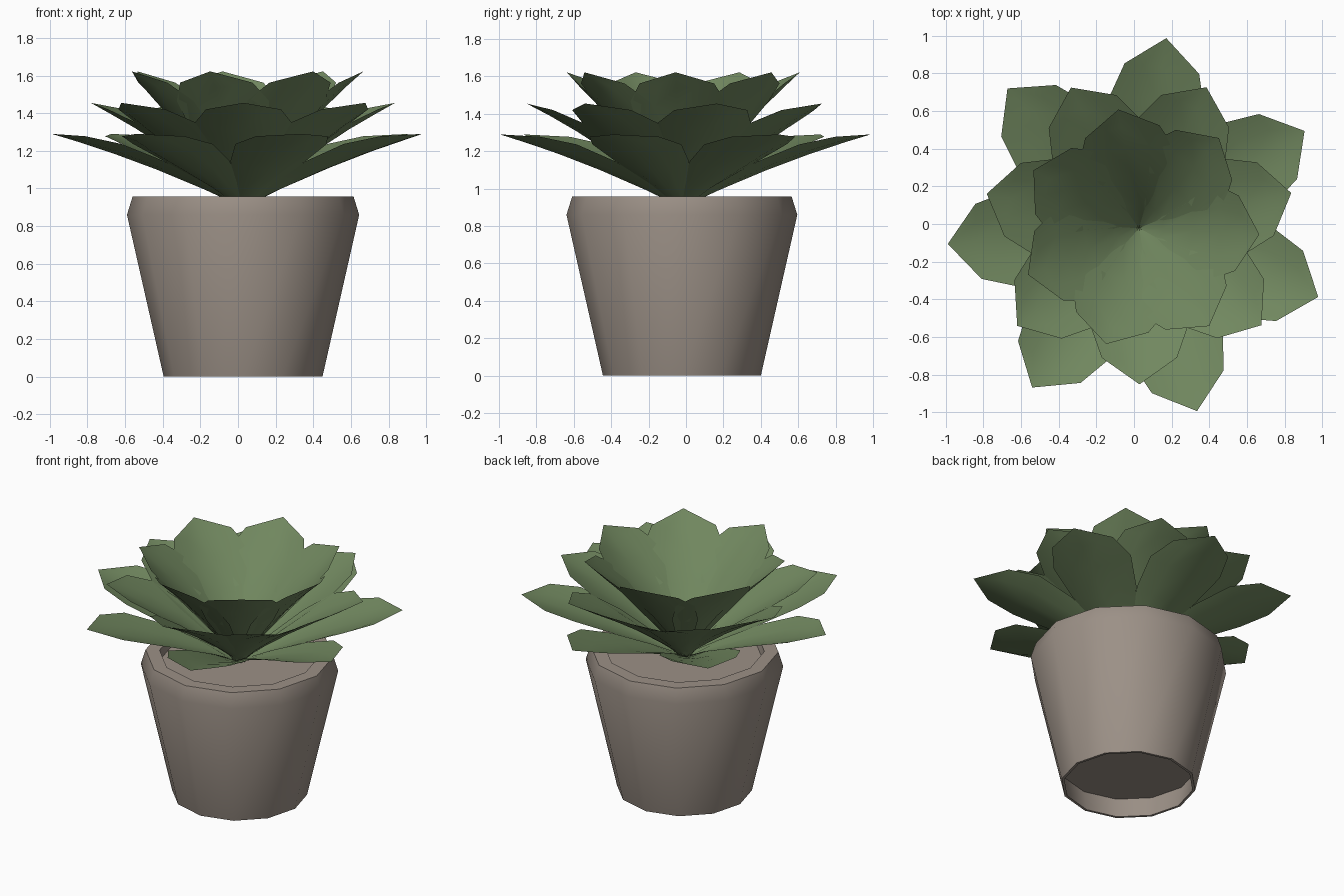
import bpy, bmesh, math
from mathutils import Matrix, Vector

if "Cube" in bpy.data.objects:
    bpy.data.objects.remove(bpy.data.objects["Cube"])

CENTRE = Vector((0.027, -0.022, 0))


def material(name, rgb):
    m = bpy.data.materials.new(name)
    m.diffuse_color = (*rgb, 1)
    m.use_nodes = True
    m.node_tree.nodes["Principled BSDF"].inputs["Base Color"].default_value = m.diffuse_color
    return m


GREEN = material("leaf green", (0.165, 0.245, 0.115))
CLAY = material("warm grey clay", (0.33, 0.28, 0.24))


def finish(bm, name, mat, angle, outward=True):
    if outward:
        bmesh.ops.recalc_face_normals(bm, faces=bm.faces)
    mesh = bpy.data.meshes.new(name)
    bm.to_mesh(mesh)
    bm.free()
    mesh.materials.append(mat)
    ob = bpy.data.objects.new(name, mesh)
    ob.location = CENTRE
    bpy.context.collection.objects.link(ob)
    bpy.ops.object.select_all(action='DESELECT')
    ob.select_set(True)
    bpy.context.view_layer.objects.active = ob
    bpy.ops.object.shade_smooth_by_angle(angle=math.radians(angle))
    return ob


# Pot: twelve-sided turned profile, recessed underside and shallow top
SIDES = 12
profile = [(0.43, 0.14), (0.405, 0.0), (0.422, 0.0), (0.617, 0.86),
           (0.587, 0.957), (0.50, 0.957), (0.49, 0.90)]
bm = bmesh.new()
rings = []
for r, z in profile:
    rings.append([bm.verts.new((r * math.cos(i * math.tau / SIDES),
                                r * math.sin(i * math.tau / SIDES), z))
                  for i in range(SIDES)])
for a, b in zip(rings, rings[1:]):
    for i in range(SIDES):
        j = (i + 1) % SIDES
        bm.faces.new((a[i], a[j], b[j], b[i]))
bm.faces.new(rings[0][::-1])
bm.faces.new(rings[-1])
finish(bm, "pot", CLAY, 50)

# Leaf outline: fraction of length, half width, cup depth at the edges
OUTLINE = [(0.0, 0.04, 0.01), (0.2, 0.105, 0.03), (0.45, 0.21, 0.05),
           (0.675, 0.255, 0.055), (0.85, 0.2, 0.035)]
BASE_Z = 0.90


def add_leaf(bm, radius, rise, angle):
    """Cupped leaf curving up and out along the given direction."""
    turn = Matrix.Rotation(angle, 3, 'Z')

    def rib(u):
        return Vector((radius * u, 0, BASE_Z + rise * (1.25 * u - 0.25 * u * u)))

    rows = []
    for u, w, cup in OUTLINE:
        slope = Vector((radius, 0, rise * (1.25 - 0.5 * u))).normalized()
        normal = Vector((-slope.z, 0, slope.x))
        row = []
        for s in (-1, -0.5, 0, 0.5, 1):
            p = rib(u) + Vector((0, s * w, 0)) + normal * cup * s * s
            row.append(bm.verts.new(turn @ p))
        rows.append(row)
    for a, b in zip(rows, rows[1:]):
        for i in range(4):
            bm.faces.new((a[i], b[i], b[i + 1], a[i + 1]))
    tip = bm.verts.new(turn @ rib(1))
    for i in range(4):
        bm.faces.new((rows[-1][i], tip, rows[-1][i + 1]))


# Three whorls of seven leaves
for name, radius, rise, phase in (("lower_leaves", 1.02, 0.39, -21),
                                  ("middle_leaves", 0.83, 0.555, 13),
                                  ("upper_leaves", 0.64, 0.722, -3)):
    bm = bmesh.new()
    for k in range(7):
        add_leaf(bm, radius, rise, math.radians(phase) + k * math.tau / 7)
    finish(bm, name, GREEN, 60, outward=False)
